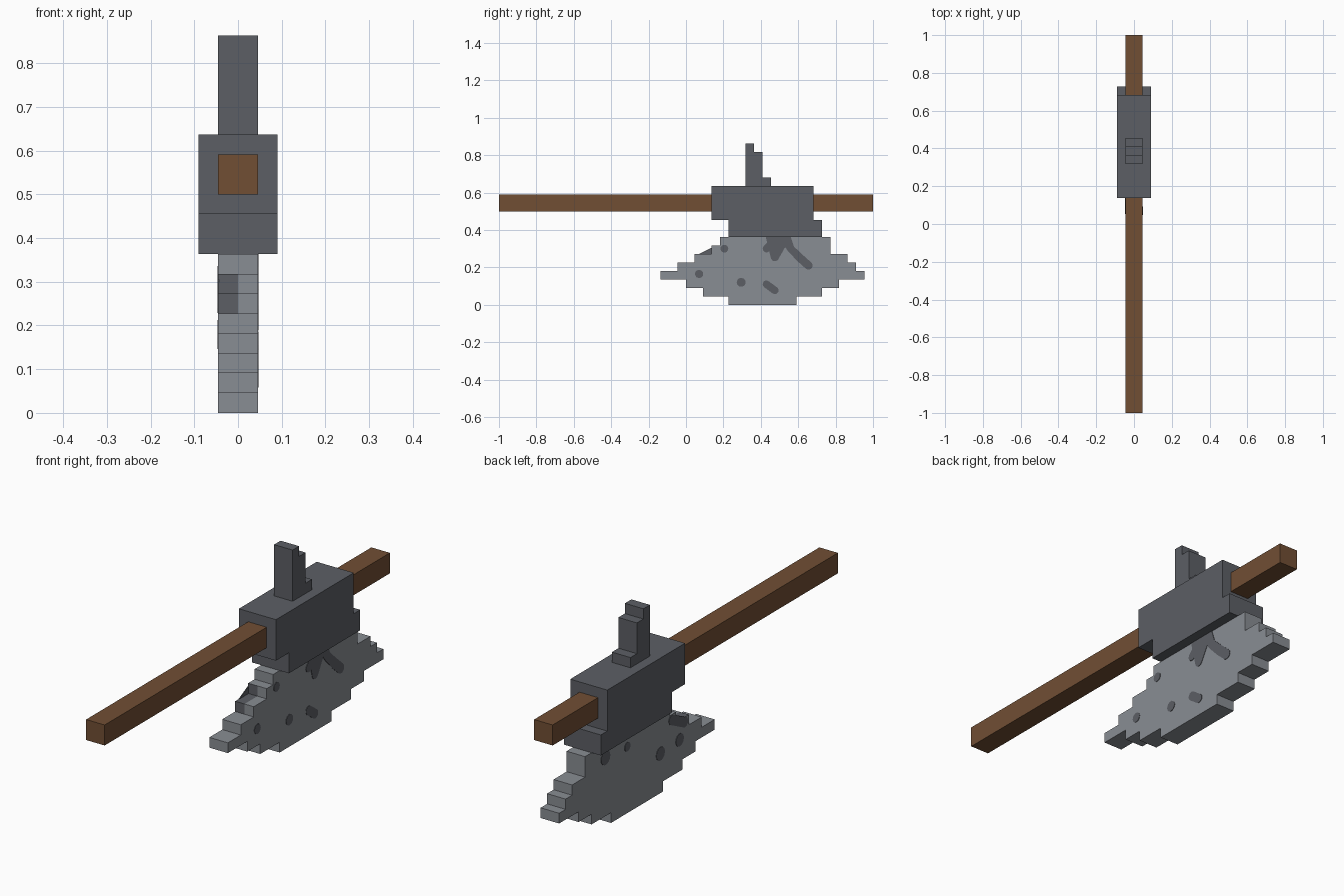
import bpy, bmesh, math

cube = bpy.data.objects.get("Cube")
if cube:
    bpy.data.objects.remove(cube, do_unlink=True)

U = 2 / 44  # one grid step of the blocky design


def material(name, color):
    m = bpy.data.materials.new(name)
    m.use_nodes = True
    m.diffuse_color = (*color, 1)
    m.node_tree.nodes["Principled BSDF"].inputs["Base Color"].default_value = (*color, 1)
    return m


wood = material("brown wood", (0.165, 0.077, 0.034))
dark = material("dark steel", (0.107, 0.114, 0.13))
light = material("light steel", (0.25, 0.267, 0.292))


def finish(name, bm, *mats):
    bmesh.ops.recalc_face_normals(bm, faces=bm.faces)
    mesh = bpy.data.meshes.new(name)
    bm.to_mesh(mesh)
    bm.free()
    for m in mats:
        mesh.materials.append(m)
    ob = bpy.data.objects.new(name, mesh)
    bpy.context.collection.objects.link(ob)
    return ob


def stepped(rows, half):
    """Extrude a stepped side outline; rows are (bottom, top, front, back) in grid steps."""
    path = []
    for z0, z1, y0, y1 in rows:
        path += [(y0, z0), (y0, z1)]
    for z0, z1, y0, y1 in reversed(rows):
        path += [(y1, z1), (y1, z0)]
    path = [p for i, p in enumerate(path) if p != path[i - 1]]
    bm = bmesh.new()
    face = bm.faces.new([bm.verts.new((-half * U, y * U, z * U)) for y, z in path])
    new = bmesh.ops.extrude_face_region(bm, geom=[face])["geom"]
    moved = [v for v in new if isinstance(v, bmesh.types.BMVert)]
    bmesh.ops.translate(bm, verts=moved, vec=(2 * half * U, 0, 0))
    return bm


# Handle, head block and top spike
finish("handle", stepped([(11, 13, -22, 22)], 1), wood)
finish("head_block", stepped([(8, 10, 5, 16), (10, 14, 3, 15)], 2), dark)
finish("top_spike", stepped([(14, 15, 7, 10), (15, 18, 7, 9), (18, 19, 7, 8)], 1), dark)

# Blade, with a stain wrapped over half of the upper front steps
spans = [(5, 13), (2, 16), (0, 18), (-3, 21), (-1, 20), (1, 19), (3, 17), (4, 17)]
bm = stepped([(i, i + 1, a, b) for i, (a, b) in enumerate(spans)], 1)
bmesh.ops.bisect_plane(bm, geom=bm.verts[:] + bm.edges[:] + bm.faces[:],
                       plane_co=(0, 0, 0), plane_no=(1, 0, 0))
bm.normal_update()
for f in bm.faces:
    c = f.calc_center_median()
    if abs(f.normal.x) < 0.5 and c.x < 0 and c.y < 4 * U and 5.1 * U < c.z < 6.9 * U:
        f.material_index = 1
finish("blade", bm, light, dark)


def stain(name, side, blobs):
    """Thin plate: a chain of round blobs (y, z, radius) on one blade face."""
    bm = bmesh.new()
    for a, b in zip(blobs, blobs[1:] or blobs):
        verts = []
        for y, z, r in {a, b}:
            for k in range(14):
                t = math.tau * k / 14
                for x in (U - 0.002, U + 0.002):
                    verts.append(bm.verts.new((side * x, y + r * math.cos(t), z + r * math.sin(t))))
        bmesh.ops.convex_hull(bm, input=verts)
    finish(name, bm, dark)


# Stains on the left face
stain("left_stain_front", 1, [(0.205, 0.3, 0.021)])
stain("left_stain_tip", 1, [(0.07, 0.165, 0.022)])
stain("left_stain_low", 1, [(0.295, 0.12, 0.024)])
stain("left_stain_edge", 1, [(0.43, 0.11, 0.02), (0.475, 0.077, 0.02)])
stain("left_stain_drip", 1, [(0.49, 0.37, 0.065), (0.475, 0.255, 0.022)])
stain("left_stain_side_drip", 1, [(0.47, 0.33, 0.03), (0.43, 0.3, 0.02)])
stain("left_stain_streak", 1, [(0.53, 0.36, 0.03), (0.56, 0.3, 0.02),
                               (0.61, 0.25, 0.022), (0.655, 0.21, 0.022)])

# Stains on the right face
stain("right_stain_back", -1, [(0.63, 0.305, 0.032)])
stain("right_stain_top", -1, [(0.477, 0.295, 0.02)])
stain("right_stain_middle", -1, [(0.245, 0.175, 0.03)])
stain("right_stain_front", -1, [(0.11, 0.185, 0.028)])
stain("right_stain_step", -1, [(0.075, 0.25, 0.022), (0.165, 0.295, 0.022)])
